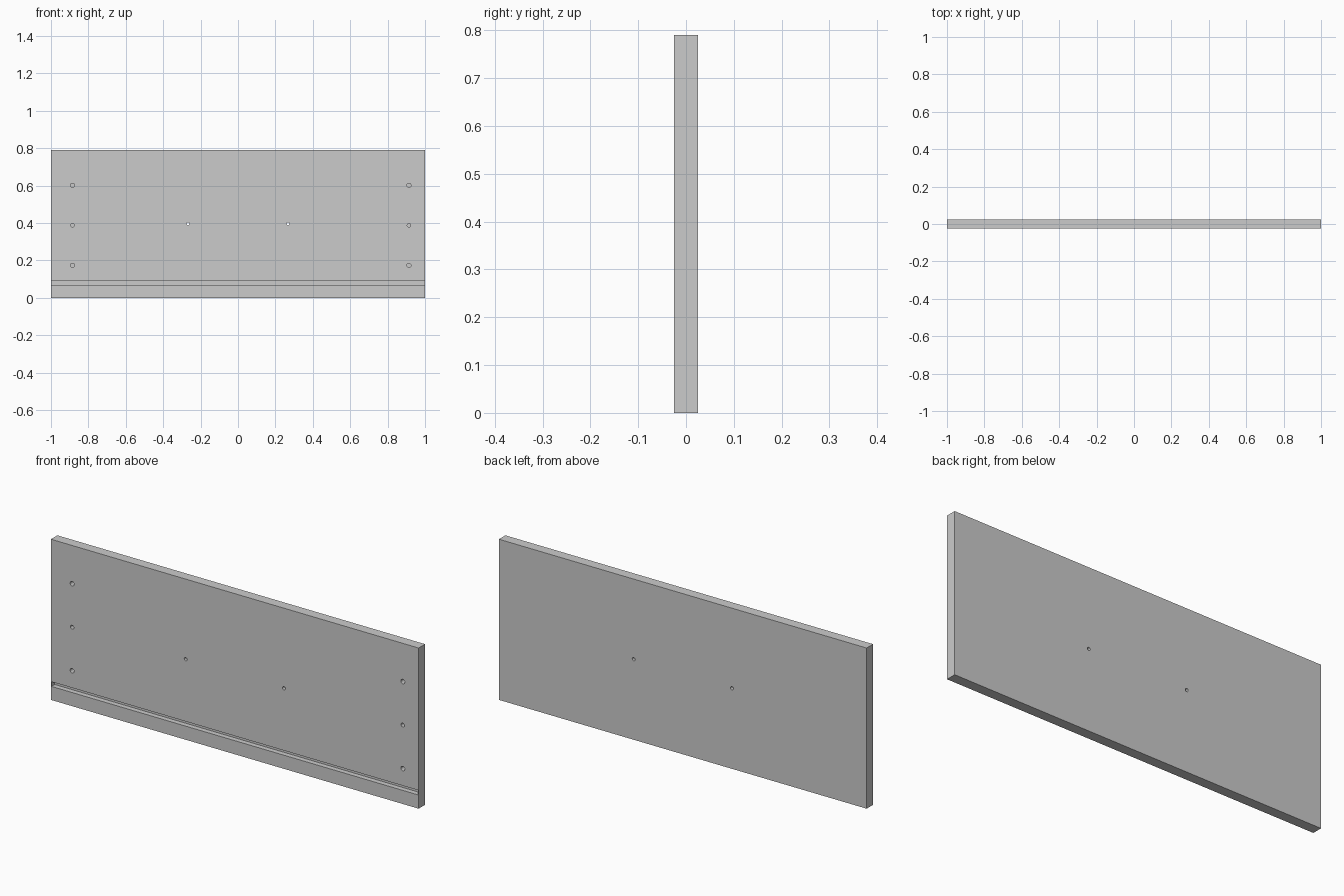
import bpy

if "Cube" in bpy.data.objects:
    bpy.data.objects.remove(bpy.data.objects["Cube"])

W, T, H = 2.0, 0.05, 0.79      # overall panel size
B = 0.003                      # edge band thickness
FRONT = -T / 2


def box(name, x0, x1, y0, y1, z0, z1):
    bpy.ops.mesh.primitive_cube_add(
        size=1, location=((x0 + x1) / 2, (y0 + y1) / 2, (z0 + z1) / 2))
    ob = bpy.context.object
    ob.name = name
    ob.scale = (x1 - x0, y1 - y0, z1 - z0)
    bpy.ops.object.transform_apply(location=False, rotation=False, scale=True)
    return ob


def drill(name, x, z, r, depth):
    """Cylinder cutter entering from the front face."""
    over = 0.02
    bpy.ops.mesh.primitive_cylinder_add(
        vertices=24, radius=r, depth=depth + over,
        location=(x, FRONT + (depth - over) / 2, z), rotation=(1.570796, 0, 0))
    ob = bpy.context.object
    ob.name = name
    return ob


def cut(target, cutter):
    m = target.modifiers.new("cut", 'BOOLEAN')
    m.operation = 'DIFFERENCE'
    m.solver = 'EXACT'
    m.object = cutter
    bpy.context.view_layer.objects.active = target
    bpy.ops.object.modifier_apply(modifier=m.name)
    bpy.data.objects.remove(cutter, do_unlink=True)


# Core board
board = box("board", -W / 2 + B, W / 2 - B, -T / 2, T / 2, B, H - B)

# Groove for the drawer bottom, open at the core ends and closed by the bands
cut(board, box("groove_cutter", -1.1, 1.1, FRONT - 0.02, FRONT + 0.025, 0.067, 0.09))

# Blind dowel holes, three at each end; the middle one is slightly smaller
for x in (-0.885, 0.914):
    for z, r in ((0.174, 0.011), (0.388, 0.0095), (0.602, 0.011)):
        cut(board, drill("dowel_cutter", x, z, r, 0.036))

# Handle holes right through the board
for x in (-0.267, 0.267):
    cut(board, drill("handle_cutter", x, 0.396, 0.008, T + 0.02))

# Edge bands around the four sides
box("left_edge_band", -W / 2, -W / 2 + B, -T / 2, T / 2, 0, H)
box("right_edge_band", W / 2 - B, W / 2, -T / 2, T / 2, 0, H)
box("bottom_edge_band", -W / 2 + B, W / 2 - B, -T / 2, T / 2, 0, B)
box("top_edge_band", -W / 2 + B, W / 2 - B, -T / 2, T / 2, H - B, H)

# Smooth hole walls, keep sharp edges
bpy.ops.object.select_all(action='DESELECT')
board.select_set(True)
bpy.context.view_layer.objects.active = board
bpy.ops.object.shade_smooth_by_angle()
